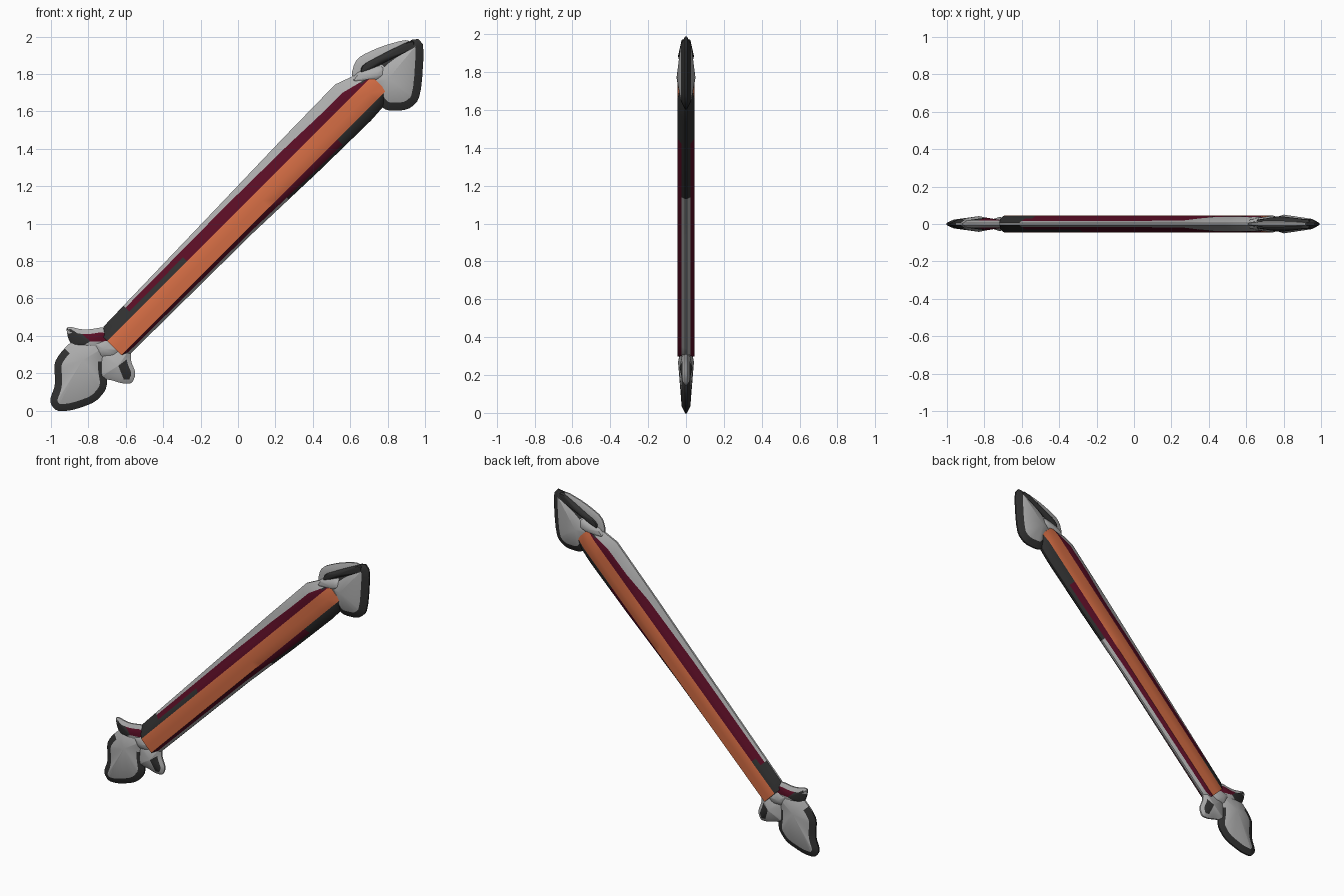
import bpy, bmesh
from mathutils import Vector

if "Cube" in bpy.data.objects:
    bpy.data.objects.remove(bpy.data.objects["Cube"], do_unlink=True)


def make_material(name, rgb):
    mat = bpy.data.materials.new(name)
    mat.use_nodes = True
    mat.diffuse_color = (*rgb, 1)
    mat.node_tree.nodes["Principled BSDF"].inputs["Base Color"].default_value = (*rgb, 1)
    return mat


GREY, DARK, ORANGE, MAROON = range(4)
MATERIALS = [
    make_material("light grey", (0.42, 0.42, 0.42)),
    make_material("charcoal", (0.03, 0.03, 0.03)),
    make_material("orange", (0.65, 0.15, 0.057)),
    make_material("maroon", (0.1, 0.004, 0.018)),
]


def finish(name, bm):
    bmesh.ops.remove_doubles(bm, verts=bm.verts, dist=0.0001)
    bmesh.ops.recalc_face_normals(bm, faces=bm.faces)
    mesh = bpy.data.meshes.new(name)
    bm.to_mesh(mesh)
    bm.free()
    for mat in MATERIALS:
        mesh.materials.append(mat)
    obj = bpy.data.objects.new(name, mesh)
    bpy.context.collection.objects.link(obj)
    bpy.ops.object.select_all(action="DESELECT")
    obj.select_set(True)
    bpy.context.view_layer.objects.active = obj
    bpy.ops.object.shade_smooth_by_angle(angle=0.6)


def round_corners(points):
    pts = [Vector(p) for p in points]
    for _ in range(2):
        pts = [p.lerp(q, t) for p, q in zip(pts, pts[1:] + pts[:1]) for t in (0.2, 0.8)]
    return pts


def inset(points, width):
    area = sum(p.x * q.y - q.x * p.y for p, q in zip(points, points[1:] + points[:1]))
    side = 1 if area > 0 else -1
    result = []
    for i, p in enumerate(points):
        d = (points[(i + 1) % len(points)] - points[i - 1]).normalized()
        result.append(p + Vector((-d.y, d.x)) * side * width)
    return result


def plain(color):
    return lambda p: color


def plate(name, outline, apex, border, depth, rim, panel):
    """Bevelled two-sided plate rising from a thin edge to an apex."""
    outer = round_corners(outline)
    inner = inset(outer, border)
    bm = bmesh.new()
    n = len(outer)
    edges = []
    for s in (-1, 1):
        a, b = [[bm.verts.new((p.x, s * y, p.y)) for p in ring]
                for ring, y in ((outer, 0.005), (inner, depth * 0.55))]
        top = bm.verts.new((apex[0], s * depth, apex[1]))
        edges.append(a)
        for i in range(n):
            j = (i + 1) % n
            mid = (inner[i] + inner[j]) / 2
            bm.faces.new((a[i], a[j], b[j], b[i])).material_index = rim(mid)
            bm.faces.new((b[i], b[j], top)).material_index = panel(mid)
    front, back = edges
    for i in range(n):
        j = (i + 1) % n
        f = bm.faces.new((front[i], front[j], back[j], back[i]))
        f.material_index = rim((outer[i] + outer[j]) / 2)
    finish(name, bm)


# Shaft: a flanged section lofted along the diagonal. Each station:
# distance along, lower edge, upper edge, upper flange width, shoulder depth, face depth
STATIONS = [(-0.23, 0.64, 0.80, 0.005, 0.015, 0.044),
            (-0.19, 0.622, 0.826, 0.012, 0.015, 0.044),
            (0.73, 0.615, 0.848, 0.028, 0.015, 0.044),
            (1.2, 0.60, 0.86, 0.045, 0.02, 0.044),
            (1.4, 0.597, 0.863, 0.055, 0.038, 0.044),
            (1.6, 0.594, 0.866, 0.06, 0.04, 0.044),
            (1.70, 0.60, 0.83, 0.05, 0.036, 0.044),
            (1.77, 0.635, 0.78, 0.015, 0.025, 0.034)]


def shaft_section(lo, up, flange, shoulder, depth):
    crest = 0.757
    half = [(lo, 0.006), (lo + 0.014, 0.024), (0.65, depth), (0.70, depth + 0.002),
            (crest, depth), ((crest + up - flange) / 2, (depth + shoulder) / 2),
            (up - flange, shoulder), (up, 0.006)]
    return half + [(v, -y) for v, y in reversed(half)]


def shaft_color(strip, u, front):
    return [DARK if u > 0.95 else GREY,
            DARK if u > 1.38 else MAROON,
            ORANGE, ORANGE,
            DARK if u < (0.35 if front else 0.0) else MAROON,
            DARK if u < -0.05 or u > 1.62 else MAROON,
            DARK if u < -0.05 else GREY,
            GREY][strip]


bm = bmesh.new()
diag = 0.5 ** 0.5
rows, along = [], []
for a, b in zip(STATIONS, STATIONS[1:]):
    steps = max(1, int((b[0] - a[0]) / 0.05))
    for k in range(steps + (b is STATIONS[-1])):
        u, *shape = (p + (q - p) * k / steps for p, q in zip(a, b))
        along.append(u)
        rows.append([bm.verts.new(((u - v) * diag, y, (u + v) * diag))
                     for v, y in shaft_section(*shape)])
count = len(rows[0])
for r in range(len(rows) - 1):
    for i in range(count):
        j = (i + 1) % count
        f = bm.faces.new((rows[r][i], rows[r][j], rows[r + 1][j], rows[r + 1][i]))
        front = i >= count // 2
        strip = max(count - 2 - i, 0) if front else i
        f.material_index = shaft_color(strip, along[r], front)
for row in (rows[0], rows[-1]):
    bm.faces.new(row).material_index = GREY
finish("shaft", bm)

# Upper spearhead with its socket, side barb and the dark stripe along the barb
plate("upper_blade",
      [(1.0, 2.02), (0.978, 1.67), (0.91, 1.607), (0.79, 1.602), (0.735, 1.66), (0.68, 1.78),
       (0.785, 1.905)],
      (0.80, 1.77), 0.043, 0.05,
      lambda p: DARK if p.x > 0.79 or p.y < 1.72 else GREY, plain(GREY))
plate("upper_socket",
      [(0.60, 1.765), (0.64, 1.82), (0.78, 1.86), (0.82, 1.79), (0.75, 1.75), (0.64, 1.735)],
      (0.74, 1.79), 0.015, 0.046, plain(GREY), plain(GREY))
plate("upper_barb",
      [(0.60, 1.775), (0.63, 1.885), (0.77, 1.95), (0.92, 1.99), (0.92, 1.92), (0.80, 1.83),
       (0.70, 1.78)],
      (0.76, 1.88), 0.015, 0.02, plain(GREY), plain(GREY))
plate("upper_barb_stripe",
      [(0.65, 1.80), (0.66, 1.85), (0.77, 1.91), (0.94, 1.99), (0.95, 1.93), (0.79, 1.86),
       (0.71, 1.82)],
      (0.78, 1.885), 0.006, 0.042, plain(DARK), plain(DARK))

# Lower spearhead with its socket and two side barbs
plate("lower_blade",
      [(-0.88, 0.38), (-0.95, 0.31), (-0.985, 0.25), (-0.975, 0.14), (-1.01, 0.05),
       (-0.975, -0.003), (-0.89, 0.0), (-0.76, 0.045), (-0.695, 0.125), (-0.715, 0.25),
       (-0.685, 0.345), (-0.76, 0.395)],
      (-0.83, 0.27), 0.038, 0.042,
      lambda p: DARK if p.y < 0.31 and (p.x < -0.8 or p.y < 0.25) else GREY,
      plain(GREY))
plate("lower_socket",
      [(-0.80, 0.38), (-0.70, 0.40), (-0.61, 0.33), (-0.66, 0.27), (-0.76, 0.28)],
      (-0.72, 0.33), 0.02, 0.038, plain(GREY), plain(GREY))
plate("lower_right_barb",
      [(-0.74, 0.32), (-0.66, 0.34), (-0.57, 0.33), (-0.575, 0.27), (-0.545, 0.2),
       (-0.565, 0.145), (-0.62, 0.145), (-0.68, 0.165), (-0.75, 0.17)],
      (-0.64, 0.24), 0.022, 0.034,
      plain(GREY),
      lambda p: DARK if p.x > -0.61 and p.y < 0.27 else GREY)
plate("lower_left_barb",
      [(-0.70, 0.45), (-0.82, 0.43), (-0.92, 0.455), (-0.91, 0.39), (-0.88, 0.33),
       (-0.76, 0.30), (-0.66, 0.36)],
      (-0.79, 0.37), 0.025, 0.034,
      lambda p: DARK if p.x < -0.85 and p.y < 0.41 else GREY,
      lambda p: DARK if p.x < -0.84 else MAROON if p.y > 0.37 else GREY)
